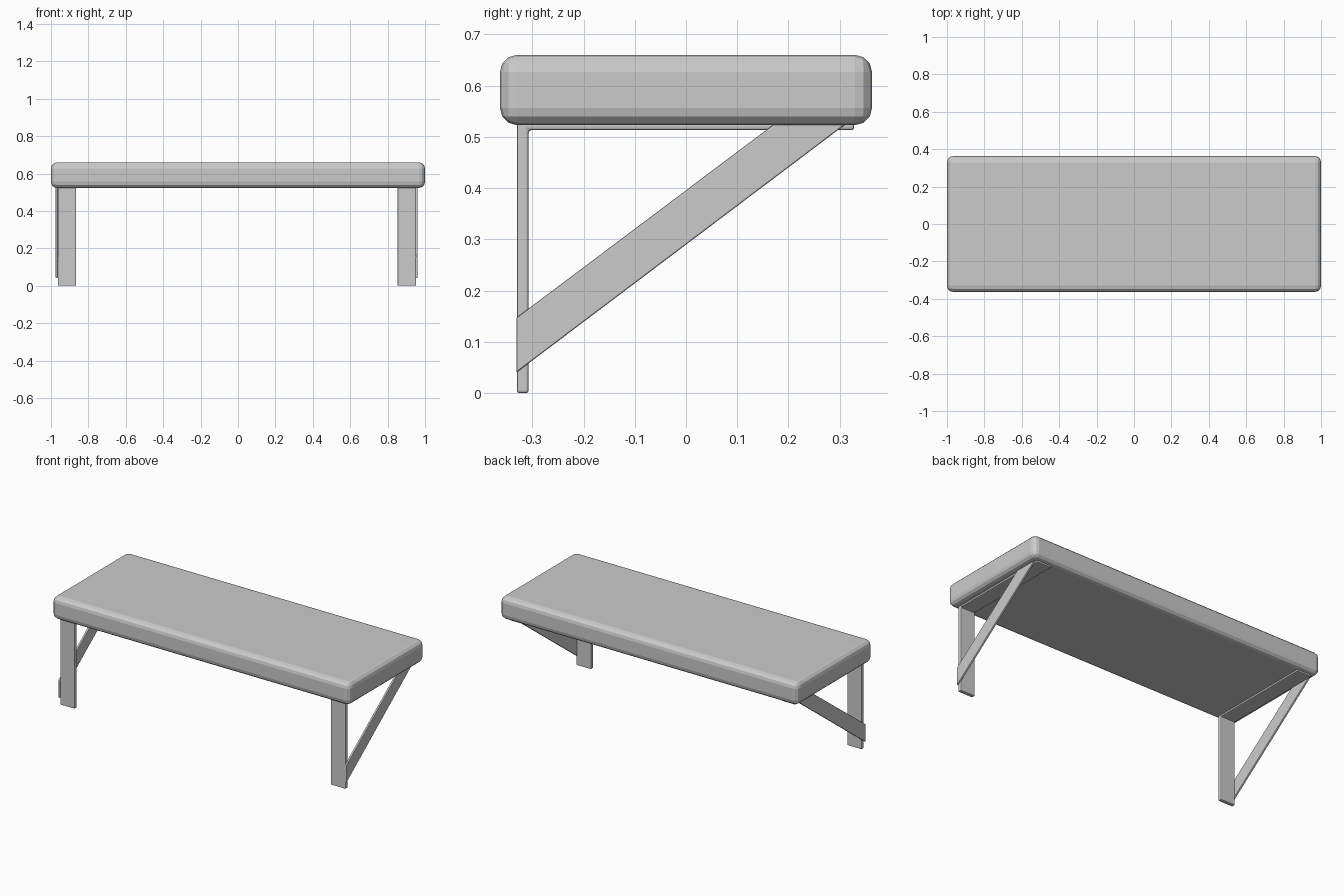
import bpy
import bmesh

cube = bpy.data.objects.get("Cube")
if cube:
    bpy.data.objects.remove(cube, do_unlink=True)

grey = bpy.data.materials.new("light_grey")
grey.use_nodes = True
grey.diffuse_color = (0.6, 0.6, 0.6, 1)
grey.node_tree.nodes["Principled BSDF"].inputs["Base Color"].default_value = (0.6, 0.6, 0.6, 1)


def extrude_profile(name, profile, x0, x1, bevel, segments):
    """Extrude a (y, z) outline from x0 to x1 and round its edges."""
    bm = bmesh.new()
    face = bm.faces.new([bm.verts.new((x0, y, z)) for y, z in profile])
    result = bmesh.ops.extrude_face_region(bm, geom=[face])
    verts = [v for v in result["geom"] if isinstance(v, bmesh.types.BMVert)]
    bmesh.ops.translate(bm, verts=verts, vec=(x1 - x0, 0, 0))
    bmesh.ops.recalc_face_normals(bm, faces=bm.faces)
    mesh = bpy.data.meshes.new(name)
    bm.to_mesh(mesh)
    bm.free()
    obj = bpy.data.objects.new(name, mesh)
    bpy.context.collection.objects.link(obj)
    mesh.materials.append(grey)
    mod = obj.modifiers.new("rounded_edges", "BEVEL")
    mod.width = bevel
    mod.segments = segments
    return obj


# Thick rounded bench top
extrude_profile("bench_top", [(-0.363, 0.523), (0.363, 0.523), (0.363, 0.66), (-0.363, 0.66)],
                -1, 1, 0.033, 3)

# L-shaped leg with the flat bar under the top, and the outer diagonal brace
leg = [(-0.33, 0), (-0.307, 0), (-0.307, 0.513), (0.328, 0.513), (0.328, 0.536), (-0.33, 0.536)]
brace = [(-0.331, 0.04), (0.324, 0.534), (0.184, 0.534), (-0.331, 0.147)]
for side, inner, outer, brace_outer in (("right", -0.866, -0.963, -0.975),
                                        ("left", 0.853, 0.952, 0.96)):
    extrude_profile(side + "_leg", leg, inner, outer, 0.005, 2)
    overlap = 0.004 if side == "left" else 0
    extrude_profile(side + "_brace", brace, outer - overlap, brace_outer, 0.003, 2)
